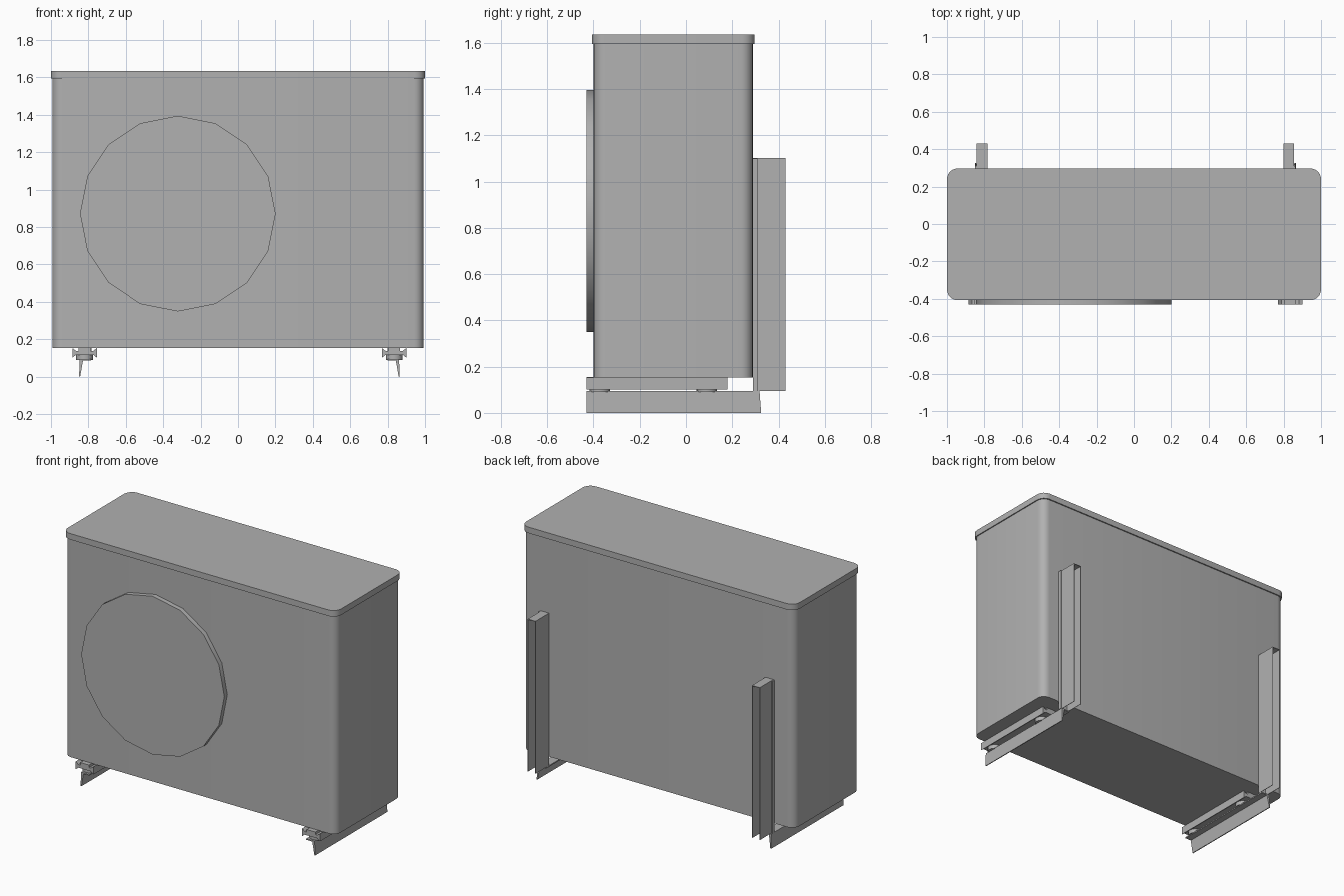
import bpy, bmesh, math

if "Cube" in bpy.data.objects:
    bpy.data.objects.remove(bpy.data.objects["Cube"])

# Mid-dark grey paint shared by every part
grey = bpy.data.materials.new("grey_paint")
grey.diffuse_color = (0.44, 0.44, 0.44, 1)
grey.use_nodes = True
grey.node_tree.nodes["Principled BSDF"].inputs["Base Color"].default_value = grey.diffuse_color

def extrude_profile(name, pts, vec, smooth=False):
    """Closed solid made by extruding a planar loop of 3D points along vec."""
    bm = bmesh.new()
    face = bm.faces.new([bm.verts.new(p) for p in pts])
    res = bmesh.ops.extrude_face_region(bm, geom=[face])
    bmesh.ops.translate(bm, vec=vec, verts=[g for g in res["geom"] if isinstance(g, bmesh.types.BMVert)])
    bmesh.ops.recalc_face_normals(bm, faces=bm.faces)
    me = bpy.data.meshes.new(name)
    bm.to_mesh(me)
    bm.free()
    me.materials.append(grey)
    ob = bpy.data.objects.new(name, me)
    bpy.context.collection.objects.link(ob)
    if smooth:
        bpy.ops.object.select_all(action='DESELECT')
        ob.select_set(True)
        bpy.context.view_layer.objects.active = ob
        bpy.ops.object.shade_smooth_by_angle(angle=math.radians(35))
    return ob

def rounded_rect(x, y0, y1, z, r, n=6):
    pts = []
    for k, (cx, cy) in enumerate([(x - r, y1 - r), (-x + r, y1 - r), (-x + r, y0 + r), (x - r, y0 + r)]):
        for i in range(n + 1):
            a = math.pi / 2 * (k + i / n)
            pts.append((cx + r * math.cos(a), cy + r * math.sin(a), z))
    return pts

# Casing and lid
extrude_profile("casing", rounded_rect(0.993, -0.399, 0.289, 0.154, 0.053), (0, 0, 1.46), True)
extrude_profile("lid", rounded_rect(1.0, -0.407, 0.297, 1.595, 0.057), (0, 0, 0.04), True)

# 16-sided fan cover
ring = [(-0.322 + 0.523 * math.cos(i * math.pi / 8), -0.43, 0.872 + 0.523 * math.sin(i * math.pi / 8))
        for i in range(16)]
extrude_profile("fan_cover", ring, (0, 0.04, 0), True)

# Mounting parts, repeated on both sides (s = outward direction)
for side, s in (("left", -1), ("right", 1)):
    c = 0.0075 + s * 0.8275                      # rail centre

    def X(d):
        return c + s * d                         # d = distance outward from rail centre

    # Rubber rail: flared I section running front to back
    half = [(0.032, 0.155), (0.032, 0.138), (0.046, 0.138), (0.065, 0.153),
            (0.065, 0.102), (0.046, 0.117), (0.032, 0.117)]
    prof = half + [(-d, z) for d, z in reversed(half)]
    extrude_profile(side + "_rail", [(X(d), -0.43, z) for d, z in prof], (0, 0.61, 0))

    # Rubber pucks under the rail
    for tag, y in (("front", -0.373), ("rear", 0.09)):
        pts = [(X(0.045 * math.cos(i * math.pi / 8)), y + 0.045 * math.sin(i * math.pi / 8), 0.09)
               for i in range(16)]
        extrude_profile(f"{side}_{tag}_puck", pts, (0, 0, 0.03), True)

    # Bracket arm: flat ledge with a tapered fin and a slanted end
    arm = [(-0.035, 0.094), (0.026, 0.094), (0.03, 0.0), (0.024, 0.0), (0.009, 0.086), (-0.035, 0.086)]
    ob = extrude_profile(side + "_arm", [(X(d), -0.43, z) for d, z in arm], (0, 0.748, 0))
    for v in ob.data.vertices:
        if v.co.y > 0 and v.co.z < 0.05:
            v.co.y = 0.325

    # Wall post: thin channel open to the back, with a side lip and a top cap
    post = [(-0.036, 0.43), (-0.036, 0.289), (0.029, 0.289), (0.029, 0.31), (0.021, 0.31),
            (0.021, 0.43), (0.018, 0.43), (0.018, 0.295), (-0.033, 0.295), (-0.033, 0.43)]
    extrude_profile(side + "_post", [(X(d), y, 0.095) for d, y in post], (0, 0, 1.005))
    cap = [(-0.036, 0.43), (-0.036, 0.289), (0.021, 0.289), (0.021, 0.43)]
    extrude_profile(side + "_post_cap", [(X(d), y, 1.098) for d, y in cap], (0, 0, 0.004))
